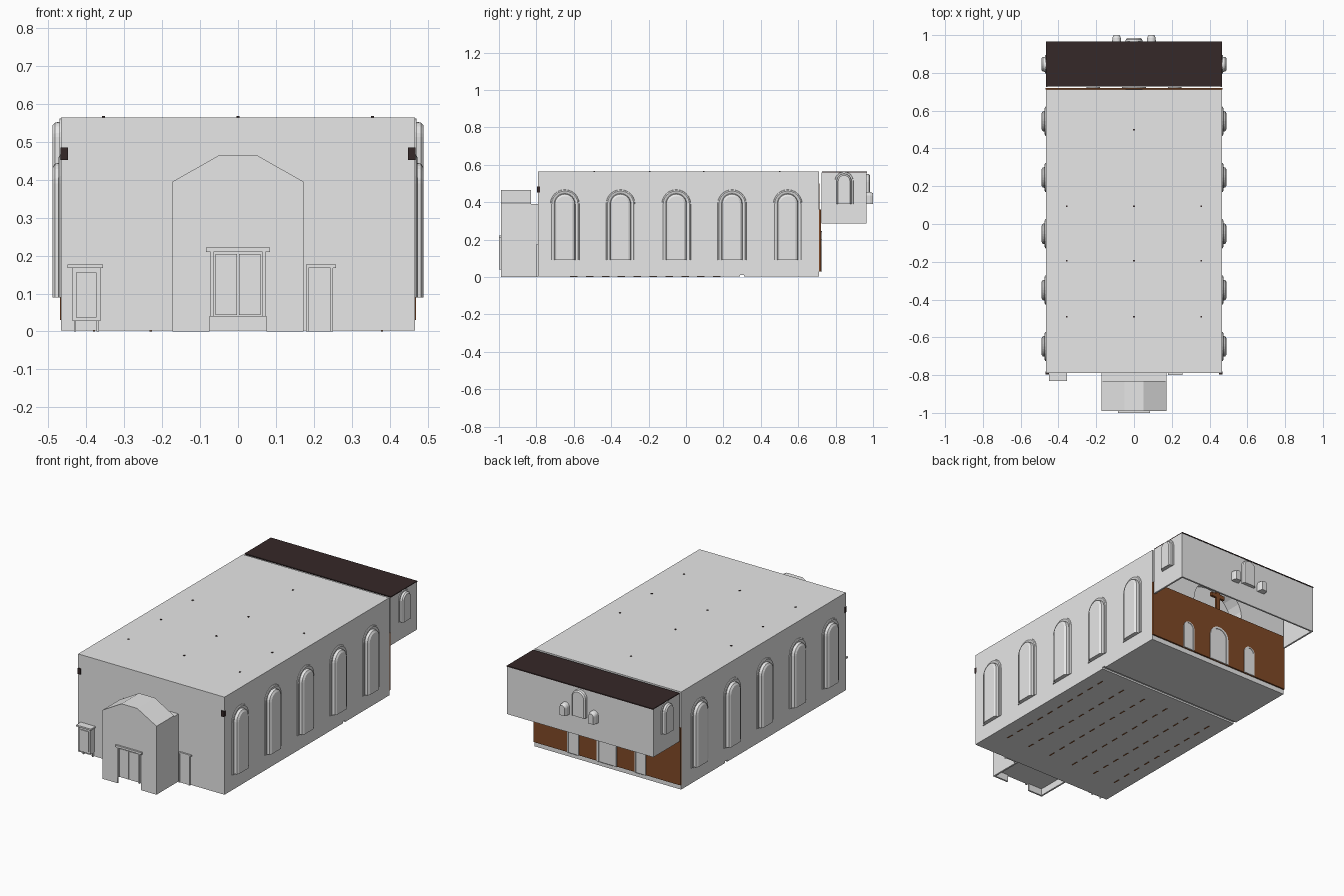
import bpy, bmesh, math

cube = bpy.data.objects.get("Cube")
if cube:
    bpy.data.objects.remove(cube, do_unlink=True)


def material(name, r, g, b):
    m = bpy.data.materials.new(name)
    m.use_nodes = True
    m.diffuse_color = (r, g, b, 1)
    m.node_tree.nodes["Principled BSDF"].inputs["Base Color"].default_value = (r, g, b, 1)
    return m


PLASTER = material("pale_plaster", 0.8, 0.8, 0.8)
DARK = material("dark_roofing", 0.036, 0.021, 0.021)
WOOD = material("brown_wood", 0.217, 0.068, 0.02)


def finish(name, bm, mat):
    bmesh.ops.recalc_face_normals(bm, faces=bm.faces)
    me = bpy.data.meshes.new(name)
    bm.to_mesh(me)
    bm.free()
    me.materials.append(mat)
    ob = bpy.data.objects.new(name, me)
    bpy.context.collection.objects.link(ob)
    return ob


def box(name, x, y, z, mat=PLASTER):
    """Box from (low, high) pairs on each axis."""
    bm = bmesh.new()
    bmesh.ops.create_cube(bm, size=1)
    for v in bm.verts:
        v.co = [lo + (hi - lo) * (c + 0.5) for c, (lo, hi) in zip(v.co, (x, y, z))]
    return finish(name, bm, mat)


def arch(name, place, centre, bottom, spring, profile, mat=PLASTER, back=False):
    """Loft round-headed outlines of (half width, depth) and cap the last one."""
    bm = bmesh.new()
    rings = []
    steps = 12
    for w, d in profile:
        pts = [(w, bottom)]
        for i in range(steps + 1):
            a = math.pi * i / steps
            pts.append((w * math.cos(a), spring + w * math.sin(a)))
        pts.append((-w, bottom))
        rings.append([bm.verts.new(place(centre + u, d, z)) for u, z in pts])
    for a, b in zip(rings, rings[1:]):
        for i in range(len(a)):
            j = (i + 1) % len(a)
            bm.faces.new((a[i], a[j], b[j], b[i]))
    bm.faces.new(rings[-1])
    if back:
        bm.faces.new(rings[0])
    return finish(name, bm, mat)


def on_back(u, d, z):
    return (u, d, z)


def on_side(s):
    return lambda u, d, z: (s * d, u, z)


HALF, FRONT, REAR, TOP = 0.467, -0.79, 0.712, 0.565

# Main hall, with an arched niche in the end wall and a joint across the floor
hall = box("hall", (-HALF, HALF), (FRONT, REAR), (0.002, TOP))
niche = arch("niche_cutter", on_back, 0, 0.36, 0.365, [(0.17, 0.62), (0.17, 0.75)], back=True)
joint = box("joint_cutter", (-0.6, 0.6), (0.29, 0.31), (-0.01, 0.012))
bpy.context.view_layer.objects.active = hall
for cutter in (niche, joint):
    cutter.hide_render = True
    mod = hall.modifiers.new("cut", "BOOLEAN")
    mod.operation = "DIFFERENCE"
    mod.object = cutter
    bpy.ops.object.modifier_apply(modifier=mod.name)
    bpy.data.objects.remove(cutter, do_unlink=True)

# Tall side windows with mouldings, plus details that repeat on both sides
for s, side in ((1, "left"), (-1, "right")):
    for i in range(5):
        arch(f"{side}_window_{i + 1}", on_side(s), -0.648 + 0.298 * i, 0.09, 0.39,
             [(0.078, 0.466), (0.076, 0.47), (0.07, 0.473), (0.062, 0.471),
              (0.056, 0.468), (0.053, 0.483), (0.042, 0.49)])
    arch(f"{side}_chancel_window", on_side(s), 0.845, 0.39, 0.513,
         [(0.05, 0.466), (0.048, 0.471), (0.04, 0.471), (0.038, 0.483), (0.031, 0.49)])
    box(f"{side}_chancel_wall", sorted((s * 0.457, s * HALF)), (0.725, 0.965), (0.285, 0.56))
    box(f"{side}_beam_end", sorted((s * 0.449, s * 0.468)), (-0.796, -0.78), (0.452, 0.485), DARK)
    box(f"{side}_wood_strip", sorted((s * 0.46, s * 0.469)), (-0.579, -0.572), (0.2, 0.3), WOOD)

# Raised chancel, open underneath, with a dark roof
box("chancel_back_wall", (-HALF, HALF), (0.955, 0.965), (0.285, 0.56))
box("chancel_roof", (-HALF, HALF), (0.727, 0.967), (0.559, TOP), DARK)
arch("chancel_centre_window", on_back, 0, 0.40, 0.507,
     [(0.045, 0.964), (0.043, 0.978), (0.036, 0.985)])
for s in (-1, 1):
    arch("chancel_small_window", on_back, s * 0.092, 0.39, 0.432,
         [(0.024, 0.964), (0.022, 0.985), (0.016, 1.0)])

# Wooden end screen with pale arched doorways and a cross above
box("wood_screen", (-HALF - 0.002, HALF + 0.002), (REAR, 0.721), (0.03, 0.36), WOOD)
for x, w, top in ((0, 0.063, 0.245), (0.215, 0.036, 0.2), (-0.215, 0.036, 0.2)):
    arch("screen_doorway", on_back, x, 0.03, top - w,
         [(w, 0.72), (w, 0.726), (w * 0.8, 0.726), (w * 0.8, 0.723)])
box("cross_upright", (-0.012, 0.012), (0.70, 0.715), (0.36, 0.5), WOOD)
box("cross_arm", (-0.045, 0.045), (0.70, 0.715), (0.435, 0.458), WOOD)

# Entrance porch with chamfered roof, standing on a hollow plinth
bm = bmesh.new()
outline = [(-0.173, 0.04), (0.173, 0.04), (0.173, 0.395), (0.05, 0.465), (-0.05, 0.465), (-0.173, 0.395)]
face = bm.faces.new([bm.verts.new((x, -0.99, z)) for x, z in outline])
new = bmesh.ops.extrude_face_region(bm, geom=[face])["geom"]
bmesh.ops.translate(bm, vec=(0, 0.16, 0), verts=[v for v in new if isinstance(v, bmesh.types.BMVert)])
finish("porch", bm, PLASTER)
box("porch_link", (-0.173, 0.173), (-0.831, FRONT), (0.04, 0.39))
for s in (-1, 1):
    box("porch_plinth_side", sorted((s * 0.163, s * 0.173)), (-0.99, FRONT), (0, 0.041))
    box("porch_plinth_front", sorted((s * 0.075, s * 0.173)), (-0.99, -0.98), (0, 0.041))
    # Double entrance door with frame
    box("entrance_jamb", sorted((s * 0.064, s * 0.073)), (-1.0, -0.985), (0.04, 0.22))
    box("entrance_leaf", sorted((s * 0.002, s * 0.06)), (-0.994, -0.985), (0.043, 0.205))
box("entrance_lintel", (-0.085, 0.085), (-1.0, -0.985), (0.21, 0.222))

# Small side entry with cap, and plain door on the other side
box("side_entry", (-0.437, -0.363), (-0.825, FRONT), (0.027, 0.17))
box("side_entry_door", (-0.427, -0.373), (-0.83, -0.82), (0.037, 0.155))
box("side_entry_cap", (-0.45, -0.356), (-0.832, FRONT), (0.167, 0.176))
for x in (-0.433, -0.373):
    box("side_entry_leg", (x, x + 0.006), (-0.8, FRONT), (0, 0.03))
box("side_door", (0.186, 0.244), (-0.794, FRONT), (0, 0.168))
for x in (0.179, 0.244):
    box("side_door_jamb", (x, x + 0.007), (-0.799, FRONT), (0, 0.175))
box("side_door_lintel", (0.179, 0.258), (-0.799, FRONT), (0.168, 0.176))

# Light fittings showing through the roof
spots = [(x, y) for x in (-0.355, 0, 0.355) for y in (-0.49, -0.195, 0.095)] + [(0, 0.5)]
for x, y in spots:
    box("roof_fitting", (x - 0.004, x + 0.004), (y - 0.004, y + 0.004), (0.56, 0.568), DARK)

# Pew feet showing through the floor
for x in (-0.38, -0.23, -0.08, 0.08, 0.23, 0.38):
    for i in range(10):
        y = -0.62 + 0.085 * i
        box("pew_foot", (x - 0.003, x + 0.003), (y, y + 0.04), (0, 0.004), WOOD)
